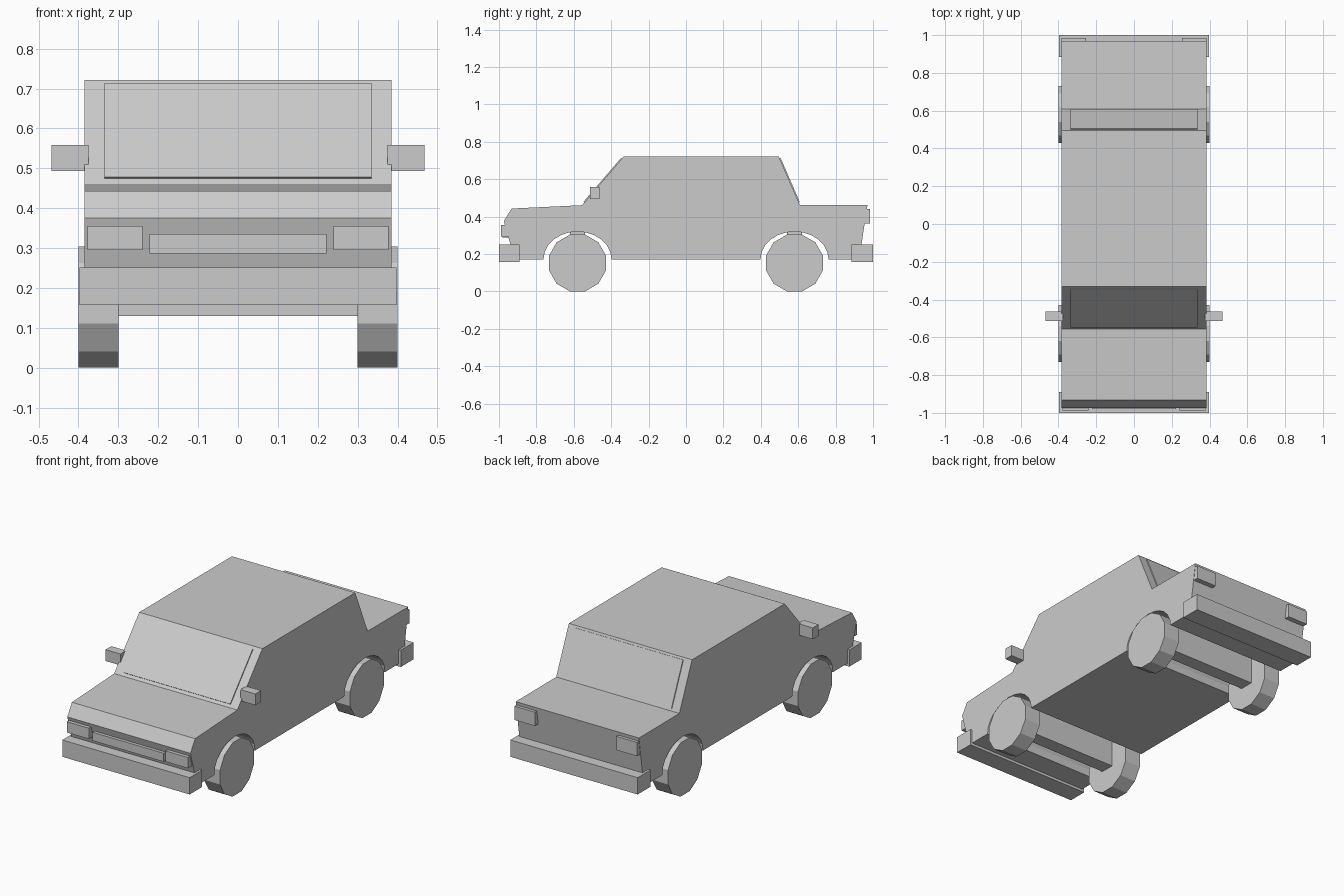
import bpy, bmesh, math
from mathutils import Vector

cube = bpy.data.objects.get("Cube")
if cube:
    bpy.data.objects.remove(cube)

grey = bpy.data.materials.new("plain_grey")
grey.use_nodes = True
grey.diffuse_color = (0.6, 0.6, 0.6, 1)
for node in grey.node_tree.nodes:
    if node.type == 'BSDF_PRINCIPLED':
        node.inputs["Base Color"].default_value = (0.6, 0.6, 0.6, 1)


def extrude(name, profile, x0, x1):
    """Sweep a (y, z) outline along x from x0 to x1."""
    bm = bmesh.new()
    face = bm.faces.new([bm.verts.new((x0, y, z)) for y, z in profile])
    moved = bmesh.ops.extrude_face_region(bm, geom=[face])["geom"]
    verts = [v for v in moved if isinstance(v, bmesh.types.BMVert)]
    bmesh.ops.translate(bm, verts=verts, vec=(x1 - x0, 0, 0))
    bmesh.ops.recalc_face_normals(bm, faces=bm.faces)
    mesh = bpy.data.meshes.new(name)
    bm.to_mesh(mesh)
    bm.free()
    mesh.materials.append(grey)
    obj = bpy.data.objects.new(name, mesh)
    bpy.context.collection.objects.link(obj)
    return obj


def box(name, x, y, z):
    rect = [(y[0], z[0]), (y[1], z[0]), (y[1], z[1]), (y[0], z[1])]
    return extrude(name, rect, *x)


def pair(name, x, y, z):
    box("left_" + name, x, y, z)
    box("right_" + name, (-x[1], -x[0]), y, z)


def arc(cy, cz, ry, rz, start, step, count):
    angles = [math.radians(start + step * i) for i in range(count)]
    return [(cy + ry * math.cos(a), cz + rz * math.sin(a)) for a in angles]


def pane(name, low, high, out):
    """Thin glass plate lying on a sloped screen."""
    low, high = Vector(low), Vector(high)
    d = (high - low).normalized()
    n = Vector((d.y, -d.x)) * out
    extrude(name, [low, high, high + n, low + n], -0.335, 0.335)


AXLE = 0.58
HALF = 0.385

# Body: side outline with both wheel arches cut through
arch = [(y, z) for y, z in arc(0, 0.172, 0.182, 0.148, 0, 15, 13)]
bottom = [(AXLE + y, z) for y, z in arch] + [(-AXLE + y, z) for y, z in arch]
nose_to_tail = [(-0.92, 0.172), (-0.938, 0.25), (-0.974, 0.376), (-0.933, 0.443),
                (-0.556, 0.461), (-0.332, 0.722), (0.496, 0.722),
                (0.609, 0.462), (0.97, 0.461), (0.938, 0.25), (0.92, 0.172)]
extrude("body", bottom + nose_to_tail, -HALF, HALF)

# Screens
pane("windscreen", (-0.544, 0.475), (-0.342, 0.71), -0.006)
pane("rear_screen", (0.603, 0.475), (0.501, 0.71), 0.006)

# Wheels and axle blocks
for end, cy in (("front", -AXLE), ("rear", AXLE)):
    rim = arc(cy, 0.152, 0.157, 0.157, 15, 30, 12)
    extrude("left_" + end + "_wheel", rim, 0.3, 0.4)
    extrude("right_" + end + "_wheel", rim, -0.4, -0.3)
    box(end + "_axle", (-0.3, 0.3), (cy - 0.04, cy + 0.04), (0.13, 0.33))

# Bumpers, lamps, grille and mirrors
box("front_bumper", (-0.398, 0.398), (-1.0, -0.89), (0.157, 0.252))
box("rear_bumper", (-0.398, 0.398), (0.885, 1.0), (0.157, 0.252))
box("grille", (-0.222, 0.222), (-0.98, -0.94), (0.287, 0.335))
pair("headlamp", (0.24, 0.378), (-0.988, -0.93), (0.295, 0.356))
pair("tail_lamp", (0.255, 0.383), (0.93, 0.984), (0.363, 0.441))
pair("mirror", (0.375, 0.468), (-0.514, -0.463), (0.494, 0.558))
